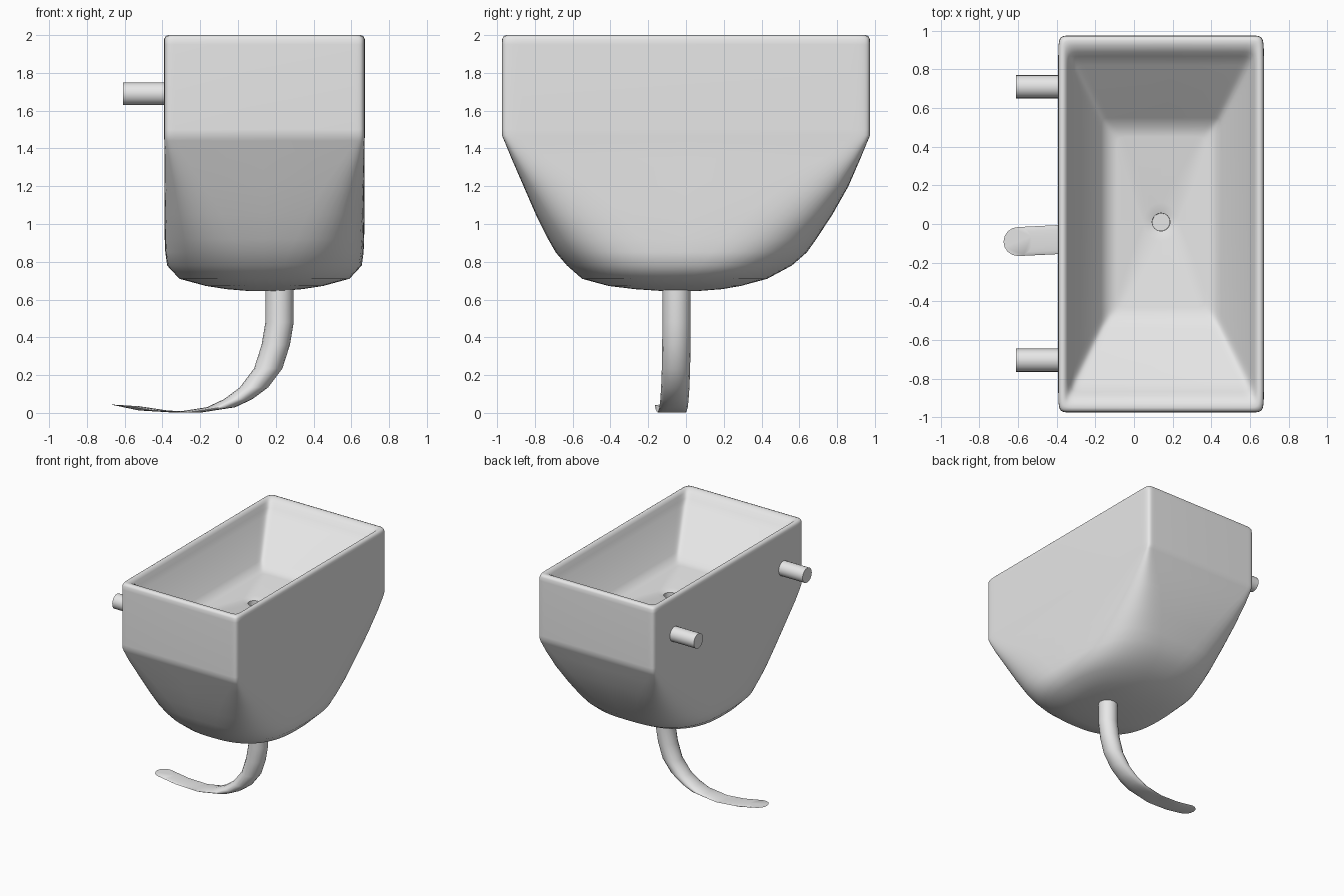
import bpy, bmesh, math
from mathutils import Matrix

cube = bpy.data.objects.get("Cube")
if cube:
    bpy.data.objects.remove(cube, do_unlink=True)

grey = bpy.data.materials.new("light_grey")
grey.use_nodes = True
GREY = (0.8, 0.8, 0.8, 1)
grey.diffuse_color = GREY
grey.node_tree.nodes["Principled BSDF"].inputs["Base Color"].default_value = GREY


def finish(name, bm, angle):
    """Turn a bmesh into a smooth shaded object."""
    bmesh.ops.recalc_face_normals(bm, faces=bm.faces)
    mesh = bpy.data.meshes.new(name)
    bm.to_mesh(mesh)
    bm.free()
    mesh.materials.append(grey)
    obj = bpy.data.objects.new(name, mesh)
    bpy.context.collection.objects.link(obj)
    bpy.ops.object.select_all(action='DESELECT')
    obj.select_set(True)
    bpy.context.view_layer.objects.active = obj
    bpy.ops.object.shade_smooth_by_angle(angle=math.radians(angle))
    return obj


def ring(cx, cy, z, a, b, power, count):
    """Horizontal superellipse: power 2 is round, high powers are boxy."""
    points = []
    for i in range(count):
        t = 2 * math.pi * i / count
        c, s = math.cos(t), math.sin(t)
        points.append((cx + a * math.copysign(abs(c) ** (2 / power), c),
                       cy + b * math.copysign(abs(s) ** (2 / power), s), z))
    return points


def loft(name, rings, angle):
    """Skin closed rings in order and cap both ends."""
    bm = bmesh.new()
    loops = [[bm.verts.new(p) for p in r] for r in rings]
    n = len(loops[0])
    for low, high in zip(loops, loops[1:]):
        for i in range(n):
            j = (i + 1) % n
            bm.faces.new((low[i], low[j], high[j], high[i]))
    bm.faces.new(loops[0][::-1])
    bm.faces.new(loops[-1])
    return finish(name, bm, angle)


# Basin: (z, half width, half length, y offset, power), bowl up, rim, inside, drain
CENTRE = 0.14
sections = [
    # rounded underside
    (0.645, 0.08, 0.09, -0.03, 2),
    (0.655, 0.20, 0.23, -0.04, 2.1),
    (0.672, 0.31, 0.35, -0.06, 2.3),
    (0.71, 0.45, 0.49, -0.06, 2.6),
    (0.78, 0.515, 0.595, -0.035, 2.9),
    (0.85, 0.525, 0.665, -0.025, 3.3),
    (0.92, 0.528, 0.71, -0.02, 4),
    (1.05, 0.53, 0.785, -0.01, 5.5),
    (1.2, 0.53, 0.86, 0, 9),
    (1.35, 0.53, 0.925, 0, 20),
    # straight upper walls
    (1.44, 0.53, 0.962, 0, 40),
    (1.47, 0.532, 0.975, 0, 40),
    (1.5, 0.532, 0.975, 0, 40),
    (1.95, 0.532, 0.975, 0, 40),
    (1.98, 0.531, 0.973, 0, 40),
    # rolled rim
    (1.995, 0.523, 0.965, 0, 40),
    (2.0, 0.51, 0.95, 0, 40),
    (1.995, 0.495, 0.925, 0, 40),
    (1.975, 0.483, 0.89, 0, 36),
    (1.94, 0.47, 0.868, 0, 36),
    # sloping inside walls and floor
    (1.9, 0.45, 0.82, 0, 36),
    (1.67, 0.31, 0.545, 0.005, 30),
    (1.63, 0.275, 0.495, 0.01, 26),
    (1.617, 0.23, 0.44, 0.01, 20),
    # drain
    (1.615, 0.09, 0.10, 0.01, 2),
    (1.6, 0.046, 0.046, 0.01, 2),
    (1.55, 0.045, 0.045, 0.01, 2),
]
loft("basin", [ring(CENTRE, y, z, a, b, p, 64) for z, a, b, y, p in sections], 58)

# Drain pipe: level discs swept along a curve, so it flattens to the outlet
path = [(0.22, 0.70), (0.22, 0.48), (0.2, 0.36), (0.16, 0.235), (0.085, 0.135),
        (0.0, 0.072), (-0.09, 0.03), (-0.27, 0.002), (-0.45, 0.013), (-0.6, 0.04)]
pipe_rings = []
for x, z in path:
    y = -0.05 - 0.05 * (0.22 - x)
    pipe_rings.append(ring(x, y, z, 0.075, 0.075, 2, 16))
# tilt the outlet slightly
pipe_rings[-1] = [(x, y, z - 0.06 * (x + 0.6)) for x, y, z in pipe_rings[-1]]
loft("drain_pipe", pipe_rings, 60)

# Wall mounting pegs
for name, y in (("front_peg", -0.705), ("back_peg", 0.71)):
    bm = bmesh.new()
    place = Matrix.Translation((-0.49, y, 1.69)) @ Matrix.Rotation(math.pi / 2, 4, 'Y')
    bmesh.ops.create_cone(bm, cap_ends=True, segments=20, radius1=0.06,
                          radius2=0.06, depth=0.24, matrix=place)
    finish(name, bm, 40)
